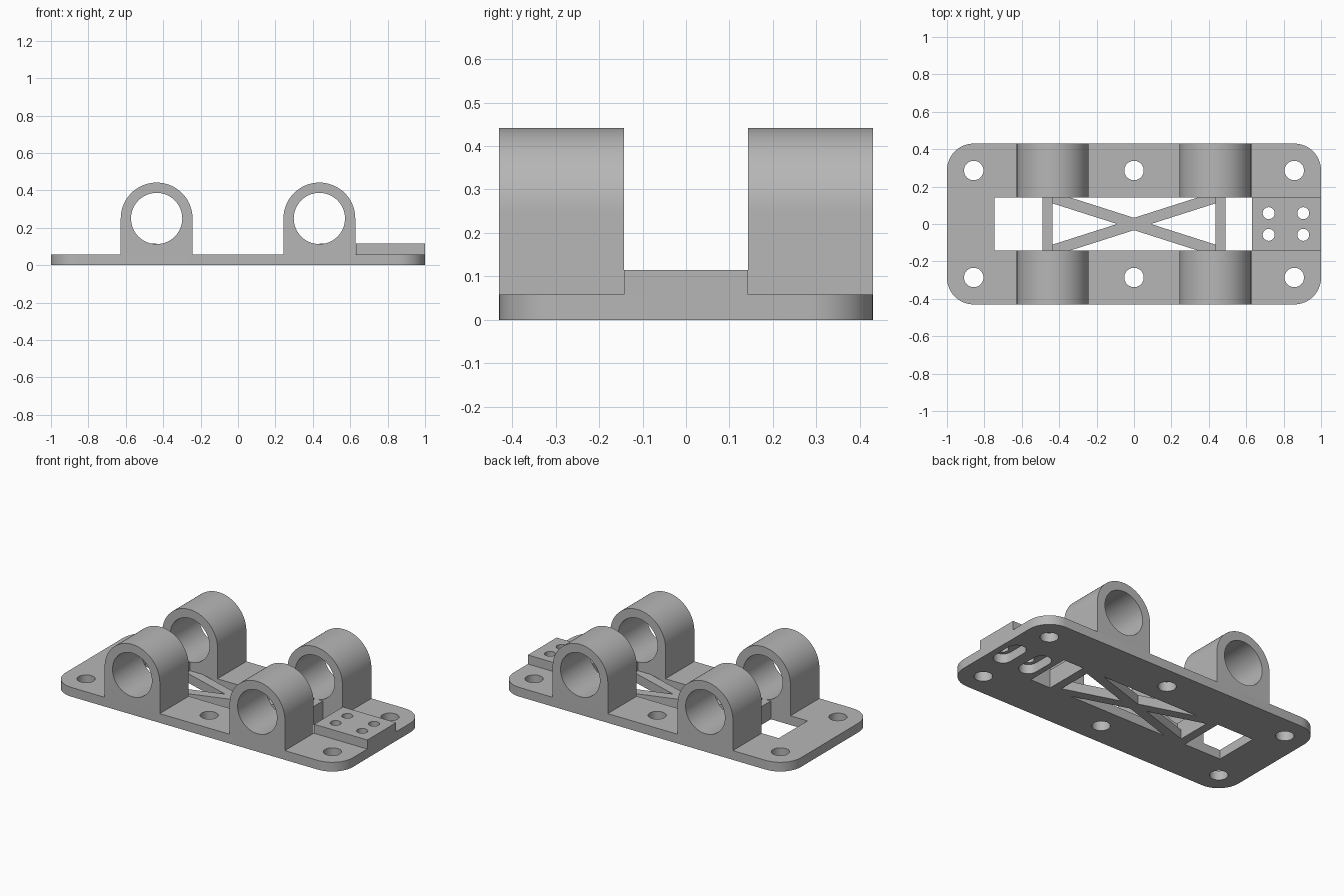
import bpy, bmesh
from math import cos, sin, pi

cube = bpy.data.objects.get("Cube")
if cube:
    bpy.data.objects.remove(cube)

grey = bpy.data.materials.new("plain grey")
grey.use_nodes = True
grey.diffuse_color = (0.47, 0.47, 0.47, 1)
grey.node_tree.nodes["Principled BSDF"].inputs["Base Color"].default_value = grey.diffuse_color

# Main dimensions
HALF_Y, INNER_Y = 0.43, 0.143
PLATE_TOP, BLOCK_TOP = 0.058, 0.115
RING_X, RING_Z, RING_R, BORE_R = 0.435, 0.25, 0.192, 0.137


def arc(cx, cy, r, a0, a1, n):
    return [(cx + r * cos(a0 + (a1 - a0) * i / n),
             cy + r * sin(a0 + (a1 - a0) * i / n)) for i in range(n + 1)]


def circle(cx, cy, r, n=48):
    return arc(cx, cy, r, 0, 2 * pi, n)[:-1]


def rect(x0, x1, y0, y1):
    return [(x0, y0), (x1, y0), (x1, y1), (x0, y1)]


def prism(name, outline, lo, hi, axis="z"):
    """Extrude a flat outline from lo to hi along z or y."""
    bm = bmesh.new()
    place = (lambda p: (p[0], p[1], lo)) if axis == "z" else (lambda p: (p[0], lo, p[1]))
    face = bm.faces.new([bm.verts.new(place(p)) for p in outline])
    out = bmesh.ops.extrude_face_region(bm, geom=[face])
    step = (0, 0, hi - lo) if axis == "z" else (0, hi - lo, 0)
    bmesh.ops.translate(bm, vec=step,
                        verts=[v for v in out["geom"] if isinstance(v, bmesh.types.BMVert)])
    bmesh.ops.recalc_face_normals(bm, faces=bm.faces)
    mesh = bpy.data.meshes.new(name)
    bm.to_mesh(mesh)
    bm.free()
    mesh.materials.append(grey)
    ob = bpy.data.objects.new(name, mesh)
    bpy.context.collection.objects.link(ob)
    return ob


def activate(ob):
    bpy.ops.object.select_all(action="DESELECT")
    ob.select_set(True)
    bpy.context.view_layer.objects.active = ob


def cut(ob, outlines, lo, hi, axis="z"):
    """Cut each outline out of the object."""
    activate(ob)
    for outline in outlines:
        cutter = prism("cutter", outline, lo, hi, axis)
        cutter.hide_render = True
        mod = ob.modifiers.new("cut", "BOOLEAN")
        mod.operation, mod.solver, mod.object = "DIFFERENCE", "EXACT", cutter
        activate(ob)
        bpy.ops.object.modifier_apply(modifier=mod.name)
        bpy.data.objects.remove(cutter)


def finish(ob):
    activate(ob)
    bpy.ops.object.shade_smooth_by_angle(angle=pi / 6)


# Base plate with rounded corners
R = 0.143
corners = [(1, -1), (1, 1), (-1, 1), (-1, -1)]
outline = []
for i, (sx, sy) in enumerate(corners):
    a = (i - 1) * pi / 2
    outline += arc(sx * (1 - R), sy * (HALF_Y - R), R, a, a + pi / 2, 12)
plate = prism("base_plate", outline, 0, PLATE_TOP)

# Mounting holes, end windows and the triangles that leave a cross brace
mounts = [circle(x, y, 0.052) for x in (-0.857, 0, 0.857) for y in (-0.286, 0.286)]
windows = [rect(-0.745, -0.49, -INNER_Y, INNER_Y), rect(0.49, 0.63, -INNER_Y, INNER_Y)]
for s in (-1, 1):
    windows.append([(s * 0.435, 0.11), (s * 0.435, -0.11), (s * 0.09, 0)])
    windows.append([(-0.345, s * INNER_Y), (0.345, s * INNER_Y), (0, s * 0.033)])
cut(plate, mounts + windows, -0.1, 0.3)

# Raised end block with four screw holes and nut slots underneath
block = prism("end_block", rect(0.63, 1, -INNER_Y, INNER_Y), PLATE_TOP, BLOCK_TOP)
screws = [circle(x, y, 0.032, 32) for x in (0.72, 0.905) for y in (-0.058, 0.058)]
cut(block, screws, -0.1, 0.3)
slots = [arc(x, 0.058, 0.055, 0, pi, 16) + arc(x, -0.058, 0.055, pi, 2 * pi, 16)
         for x in (0.72, 0.905)]
cut(plate, slots, -0.1, 0.3)
finish(plate)
finish(block)

# Raised cross bars at both ends of the brace
for name, x in (("right_cross_bar", -0.4625), ("left_cross_bar", 0.4625)):
    prism(name, rect(x - 0.0275, x + 0.0275, -INNER_Y, INNER_Y), PLATE_TOP, BLOCK_TOP)

# Four bearing holders, arched on top and bored through
for side, x in (("right", -RING_X), ("left", RING_X)):
    shape = [(x - RING_R, PLATE_TOP), (x + RING_R, PLATE_TOP)]
    shape += arc(x, RING_Z, RING_R, 0, pi, 40)
    for end, y0, y1 in (("front", -HALF_Y, -INNER_Y), ("back", INNER_Y, HALF_Y)):
        holder = prism(f"{end}_{side}_bearing_holder", shape, y0, y1, "y")
        cut(holder, [circle(x, RING_Z, BORE_R, 64)], -1, 1, "y")
        finish(holder)
